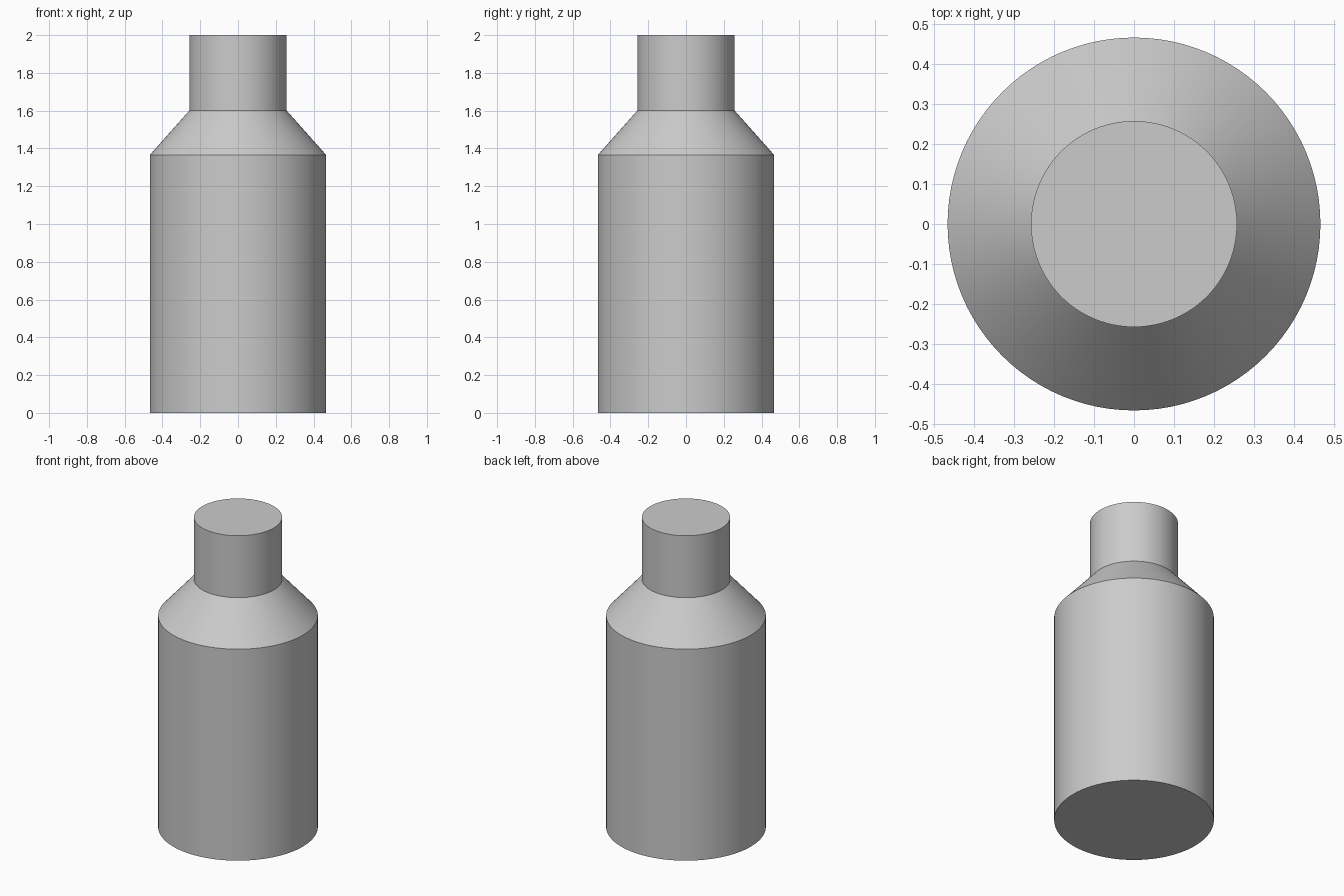
import bpy
import bmesh
import math

cube = bpy.data.objects.get("Cube")
if cube:
    bpy.data.objects.remove(cube, do_unlink=True)

SIDES = 96

# Plain grey material
grey = bpy.data.materials.new("light_grey")
grey.use_nodes = True
colour = (0.6, 0.6, 0.6, 1.0)
grey.diffuse_color = colour
grey.node_tree.nodes["Principled BSDF"].inputs["Base Color"].default_value = colour

# Radius and height: base, shoulder edge, neck base, neck top
profile = [(0.467, 0.0), (0.467, 1.365), (0.258, 1.6), (0.258, 2.0)]


def lathe(name, points, material):
    """Turn a profile into a closed solid around the z axis."""
    bm = bmesh.new()
    rings = []
    for radius, z in points:
        angles = [2 * math.pi * i / SIDES for i in range(SIDES)]
        rings.append([bm.verts.new((radius * math.cos(a), radius * math.sin(a), z))
                      for a in angles])
    for low, high in zip(rings, rings[1:]):
        for i in range(SIDES):
            j = (i + 1) % SIDES
            bm.faces.new((low[i], low[j], high[j], high[i]))
    bm.faces.new(rings[0][::-1])
    bm.faces.new(rings[-1])
    mesh = bpy.data.meshes.new(name)
    bm.to_mesh(mesh)
    bm.free()
    mesh.materials.append(material)
    obj = bpy.data.objects.new(name, mesh)
    bpy.context.collection.objects.link(obj)
    return obj


# Bottle body with sloped shoulder and neck
bottle = lathe("bottle", profile, grey)
bpy.ops.object.select_all(action="DESELECT")
bottle.select_set(True)
bpy.context.view_layer.objects.active = bottle
bpy.ops.object.shade_smooth_by_angle(angle=math.radians(30))
